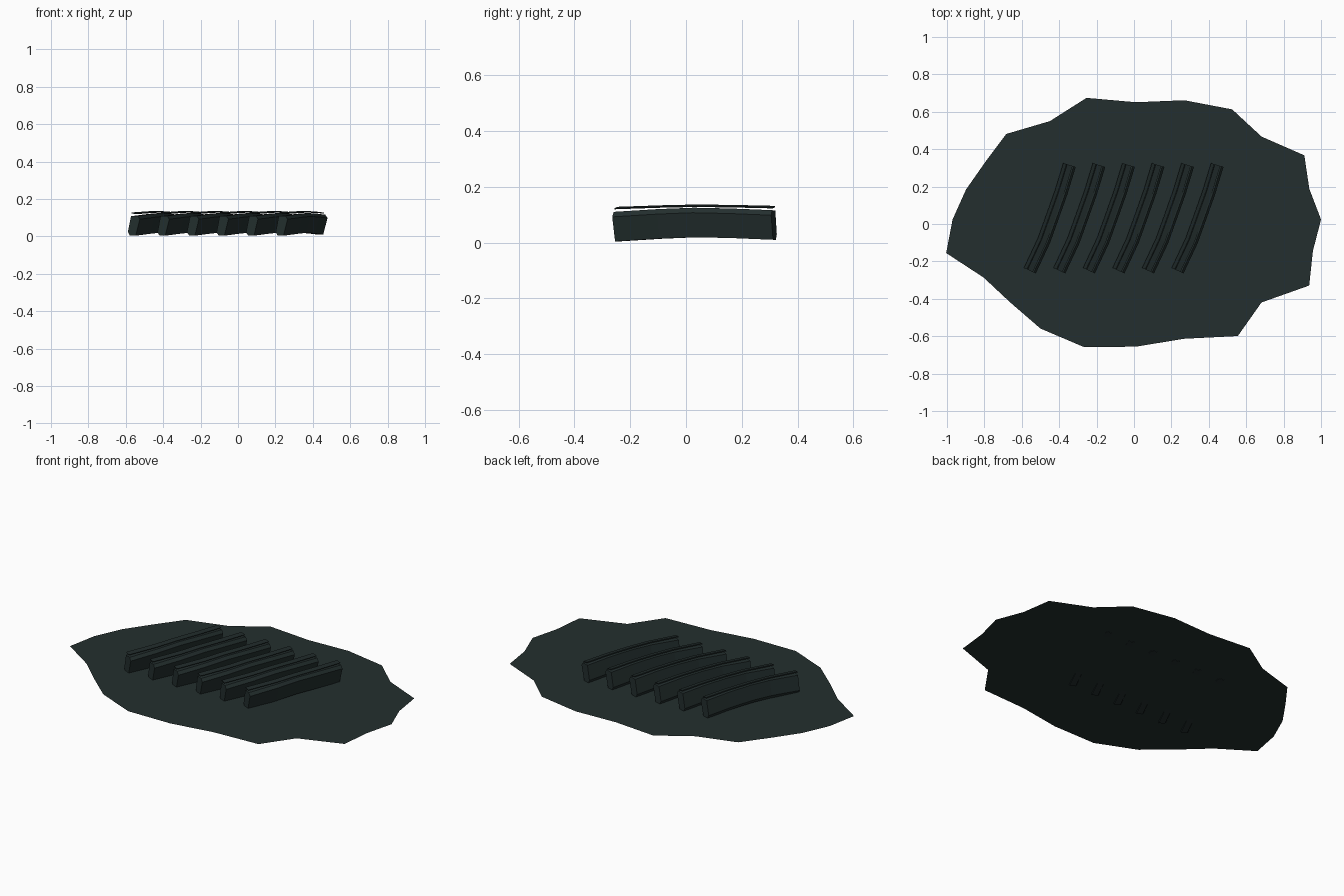
import bpy, bmesh
from math import cos, sin, radians
from mathutils import Vector

cube = bpy.data.objects.get("Cube")
if cube:
    bpy.data.objects.remove(cube, do_unlink=True)


def material(name, color):
    mat = bpy.data.materials.new(name)
    mat.use_nodes = True
    mat.diffuse_color = color
    mat.node_tree.nodes["Principled BSDF"].inputs["Base Color"].default_value = color
    return mat


def finish(bm, name, mat):
    mesh = bpy.data.meshes.new(name)
    bmesh.ops.recalc_face_normals(bm, faces=bm.faces)
    bm.to_mesh(mesh)
    bm.free()
    mesh.materials.append(mat)
    obj = bpy.data.objects.new(name, mesh)
    bpy.context.collection.objects.link(obj)
    return obj


def sweep(name, path, section, mat):
    """Carry a (side, height) section along a path, with capped ends."""
    bm = bmesh.new()
    rings = []
    for i, point in enumerate(path):
        along = path[min(i + 1, len(path) - 1)] - path[max(i - 1, 0)]
        side = Vector((along.y, -along.x, 0)).normalized()
        rings.append([bm.verts.new(point + side * u + Vector((0, 0, h)))
                      for u, h in section])
    n = len(section)
    for a, b in zip(rings, rings[1:]):
        for j in range(n):
            k = (j + 1) % n
            bm.faces.new((a[j], a[k], b[k], b[j]))
    bm.faces.new(rings[0])
    bm.faces.new(rings[-1])
    return finish(bm, name, mat)


slate = material("dark slate", (0.0168, 0.0280, 0.0275, 1))
deep = material("deep slate", (0.0140, 0.0230, 0.0225, 1))

# Flat irregular ground sheet: a jittered ellipse
RADII = (.99, .96, 1.04, .95, 1.03, 1, .95, 1.02, .92, .98, .93, .94,
         .98, 1.05, .94, .95, 1.02, 1.07, 1.03, 1, 1.09, .95, 1.07, .98)
bm = bmesh.new()
step = radians(360 / len(RADII))
bm.faces.new([bm.verts.new((.01 + r * cos(i * step), .024 + .66 * r * sin(i * step), .012))
              for i, r in enumerate(RADII)])
finish(bm, "ground_sheet", slate)

# Leaning six-sided bars, each with a thin strip hovering over its top
PATH = [Vector(p) for p in ((0, -.25, .004), (.075, -.09, .014), (.12, .035, .019),
                            (.168, .17, .016), (.212, .315, .01))]
BAR = ((-.036, .02), (-.024, 0), (.01, 0), (.034, .088), (.022, .106), (-.018, .104))
STRIP = ((-.016, .117), (.014, .113), (.016, .117), (-.014, .122))
for i in range(6):
    start = Vector((-.556 + .158 * i, 0, 0))
    path = [p + start for p in PATH]
    sweep(f"bar_{i + 1}", path, BAR, slate)
    # The strip bows less than the bar beneath it
    flat = [Vector((p.x, p.y, .004 + .55 * p.z)) for p in path]
    sweep(f"top_strip_{i + 1}", flat, STRIP, deep)
